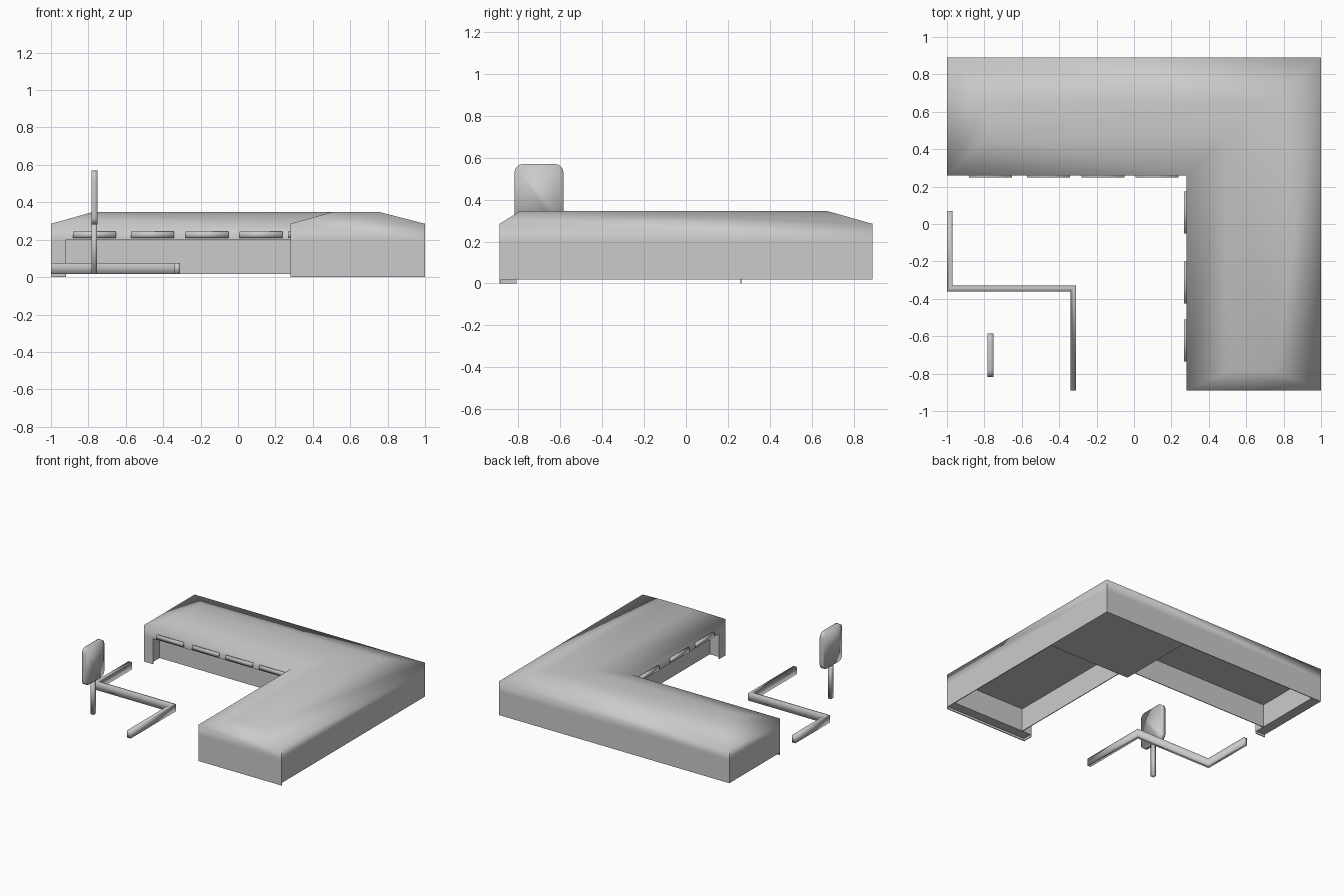
import bpy, bmesh, math

if "Cube" in bpy.data.objects:
    bpy.data.objects.remove(bpy.data.objects["Cube"])


def finish(name, bm, angle):
    bmesh.ops.recalc_face_normals(bm, faces=bm.faces)
    me = bpy.data.meshes.new(name)
    bm.to_mesh(me)
    bm.free()
    ob = bpy.data.objects.new(name, me)
    bpy.context.collection.objects.link(ob)
    bpy.ops.object.select_all(action='DESELECT')
    ob.select_set(True)
    bpy.context.view_layer.objects.active = ob
    bpy.ops.object.shade_smooth_by_angle(angle=math.radians(angle))
    return ob


def loft(name, rings, angle=35):
    """Closed solid through rings that have the same point count."""
    bm = bmesh.new()
    loops = [[bm.verts.new(p) for p in ring] for ring in rings]
    n = len(loops[0])
    for a, b in zip(loops, loops[1:]):
        for i in range(n):
            j = (i + 1) % n
            bm.faces.new((a[i], a[j], b[j], b[i]))
    bm.faces.new(loops[0])
    bm.faces.new(loops[-1])
    return finish(name, bm, angle)


def at_z(points, z):
    return [(x, y, z) for x, y in points]


def box(name, x0, x1, y0, y1, z0, z1, angle=35):
    outline = [(x0, y0), (x1, y0), (x1, y1), (x0, y1)]
    return loft(name, [at_z(outline, z0), at_z(outline, z1)], angle)


# L-shaped upper body with softly shaded, sloped roof edges
eave = [(-1, .89), (1, .89), (1, -.89), (.28, -.89), (.28, .26), (-1, .26)]
deck = [(-.78, .67), (.76, .67), (.76, -.79), (.5, -.79), (.5, .48), (-.78, .48)]
loft("roof_body", [at_z(eave, .2), at_z(eave, .285), at_z(deck, .347)], 80)

# Lower storey: corner block, end piers, thin outer walls, recessed shop walls
LOW, SOFFIT, T = .018, .2, .006
box("corner_block", .28, 1, .26, .89, LOW, SOFFIT)
box("left_end_pier", -1, -.92, .26, .89, LOW, SOFFIT)
box("front_end_pier", .28, 1, -.89, -.81, LOW, SOFFIT)
box("back_outer_wall", -.92, .28, .89 - T, .89, LOW, SOFFIT)
box("right_outer_wall", 1 - T, 1, -.81, .26, LOW, SOFFIT)
box("back_recessed_wall", -.92, .28, .34, .34 + T, LOW, SOFFIT)
box("right_recessed_wall", .36, .36 + T, -.81, .26, LOW, SOFFIT)

# Thin skirts that carry the pier fronts down to the ground
box("left_pier_skirt", -1, -.92, .26, .26 + T, 0, LOW)
box("front_end_skirt", .28, 1, -.89, -.89 + T, 0, LOW)
box("front_pier_side_skirt", .28, .28 + T, -.89 + T, -.81, 0, LOW)

# Fascia sign panels above the recesses
for i, x in enumerate((-.881, -.573, -.281, .007)):
    box(f"back_fascia_panel_{i}", x, x + .23, .248, .262, .21, .243, 100)
for i, y in enumerate((-.05, -.425, -.735)):
    box(f"right_fascia_panel_{i}", .267, .282, y, y + .225, .21, .243, 100)

# Zigzag boundary kerb
kerb = [(-1, .07), (-1, -.36), (-.34, -.36), (-.34, -.89),
        (-.31, -.89), (-.31, -.328), (-.97, -.328), (-.97, .07)]
loft("boundary_kerb", [at_z(kerb, LOW), at_z(kerb, .075)], 100)

# Freestanding roadside sign: post and rounded board
box("sign_post", -.782, -.754, -.715, -.685, LOW, .31, 100)
r, board = .04, []
for cy, cz, start in ((-.625, .53, 0), (-.779, .53, 90), (-.779, .32, 180), (-.625, .32, 270)):
    for k in range(5):
        a = math.radians(start + k * 22.5)
        board.append((cy + r * math.cos(a), cz + r * math.sin(a)))
loft("sign_board", [[(x, y, z) for y, z in board] for x in (-.784, -.752)], 100)
